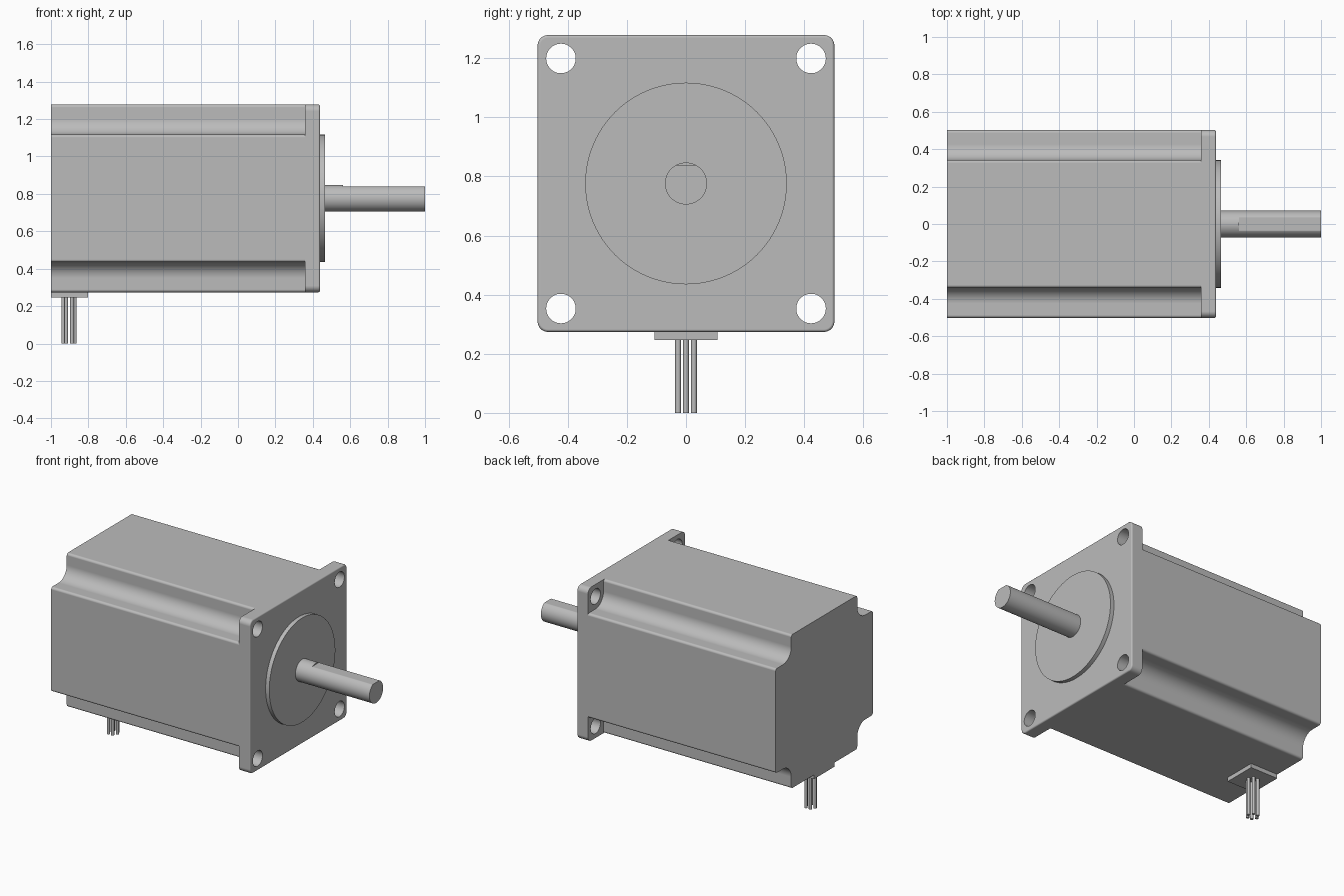
import bpy, bmesh, math
from mathutils import Vector

cube = bpy.data.objects.get("Cube")
if cube:
    bpy.data.objects.remove(cube, do_unlink=True)

CZ = 0.776      # shaft axis height
HALF = 0.502    # half width of the square frame
INNER = 0.341   # half width between the corner grooves

metal = bpy.data.materials.new("grey metal")
metal.use_nodes = True
GREY = (0.5, 0.5, 0.5, 1)
metal.diffuse_color = GREY
metal.node_tree.nodes["Principled BSDF"].inputs["Base Color"].default_value = GREY


def fillet(corners, steps=8):
    """Round each (y, z, radius) corner of a closed outline."""
    out = []
    for i, (y, z, r) in enumerate(corners):
        p = Vector((y, z))
        a = (Vector(corners[i - 1][:2]) - p).normalized()
        b = (Vector(corners[(i + 1) % len(corners)][:2]) - p).normalized()
        centre = p + (a + b) * r
        for k in range(steps + 1):
            t = math.pi / 2 * k / steps
            out.append(centre - b * r * math.cos(t) - a * r * math.sin(t))
    return out


def circle(radius, y=0, z=0, n=64):
    return [Vector((y + radius * math.cos(2 * math.pi * k / n),
                    z + radius * math.sin(2 * math.pi * k / n))) for k in range(n)]


def prism(name, outline, x0, x1, bevel=0):
    """Extrude a (y, z) outline along the shaft axis."""
    bm = bmesh.new()
    base = bm.faces.new([bm.verts.new((x0, p.x, CZ + p.y)) for p in outline])
    ext = bmesh.ops.extrude_face_region(bm, geom=[base])["geom"]
    bmesh.ops.translate(bm, vec=(x1 - x0, 0, 0),
                        verts=[v for v in ext if isinstance(v, bmesh.types.BMVert)])
    bmesh.ops.recalc_face_normals(bm, faces=bm.faces)
    if bevel:
        rim = [e for e in bm.edges if all(abs(v.co.x - x1) < 1e-5 for v in e.verts)]
        bmesh.ops.bevel(bm, geom=rim, offset=bevel, segments=3, profile=0.5, affect='EDGES')
    return add(name, bm)


def add(name, bm):
    mesh = bpy.data.meshes.new(name)
    bm.to_mesh(mesh)
    bm.free()
    mesh.materials.append(metal)
    ob = bpy.data.objects.new(name, mesh)
    bpy.context.collection.objects.link(ob)
    return ob


def select(ob):
    bpy.ops.object.select_all(action='DESELECT')
    ob.select_set(True)
    bpy.context.view_layer.objects.active = ob


def cut(ob, cutter):
    mod = ob.modifiers.new("cut", 'BOOLEAN')
    mod.operation = 'DIFFERENCE'
    mod.solver = 'EXACT'
    mod.object = cutter
    select(ob)
    bpy.ops.object.modifier_apply(modifier=mod.name)
    bpy.data.objects.remove(cutter, do_unlink=True)


# Body: square section with a filleted groove along each corner
quarter = [(HALF, INNER, 0.015), (INNER, INNER, 0.085), (INNER, HALF, 0.015)]
corners = []
for turn in range(4):
    for y, z, r in quarter:
        for _ in range(turn):
            y, z = -z, y
        corners.append((y, z, r))
parts = [prism("motor_body", fillet(corners), -1, 0.358)]

# Mounting flange with four bolt holes
square = [(HALF, -HALF, 0.035), (HALF, HALF, 0.035),
          (-HALF, HALF, 0.035), (-HALF, -HALF, 0.035)]
flange = prism("front_flange", fillet(square), 0.358, 0.4385, bevel=0.009)
for sy in (-1, 1):
    for sz in (-1, 1):
        cut(flange, prism("hole_cutter", circle(0.05, sy * 0.423, sz * 0.423, 48), 0.3, 0.5))
parts.append(flange)

# Pilot boss and shaft; the outer shaft length has a flat on top
parts.append(prism("pilot_boss", circle(0.341, n=96), 0.4385, 0.465))
parts.append(prism("shaft_root", circle(0.071), 0.465, 0.562))
FLAT = 0.0625
start = math.asin(FLAT / 0.071)
sweep = math.pi + 2 * start
d_shape = [Vector((0.071 * math.cos(start - sweep * k / 56),
                   0.071 * math.sin(start - sweep * k / 56))) for k in range(57)]
parts.append(prism("shaft_flatted", d_shape, 0.562, 1.0))

# Cable outlet plate under the rear end
bm = bmesh.new()
bmesh.ops.create_cube(bm, size=1)
bmesh.ops.scale(bm, vec=(0.198, 0.213, 0.03), verts=bm.verts)
bmesh.ops.translate(bm, vec=(-0.901, 0, 0.262), verts=bm.verts)
parts.append(add("cable_plate", bm))

# Bundle of lead wires in a ring
for k in range(6):
    a = math.pi / 3 * k
    bm = bmesh.new()
    bmesh.ops.create_cone(bm, cap_ends=True, segments=20, radius1=0.0097,
                          radius2=0.0097, depth=0.25)
    bmesh.ops.translate(bm, verts=bm.verts,
                        vec=(-0.903 + 0.031 * math.cos(a), 0.031 * math.sin(a), 0.125))
    parts.append(add(f"lead_wire_{k + 1}", bm))

# Smooth curved faces, keep edges crisp and flats flat
for ob in parts:
    select(ob)
    bpy.ops.object.shade_smooth_by_angle(angle=math.radians(35))
    mod = ob.modifiers.new("flat_normals", 'WEIGHTED_NORMAL')
    mod.keep_sharp = True
    mod.weight = 100
